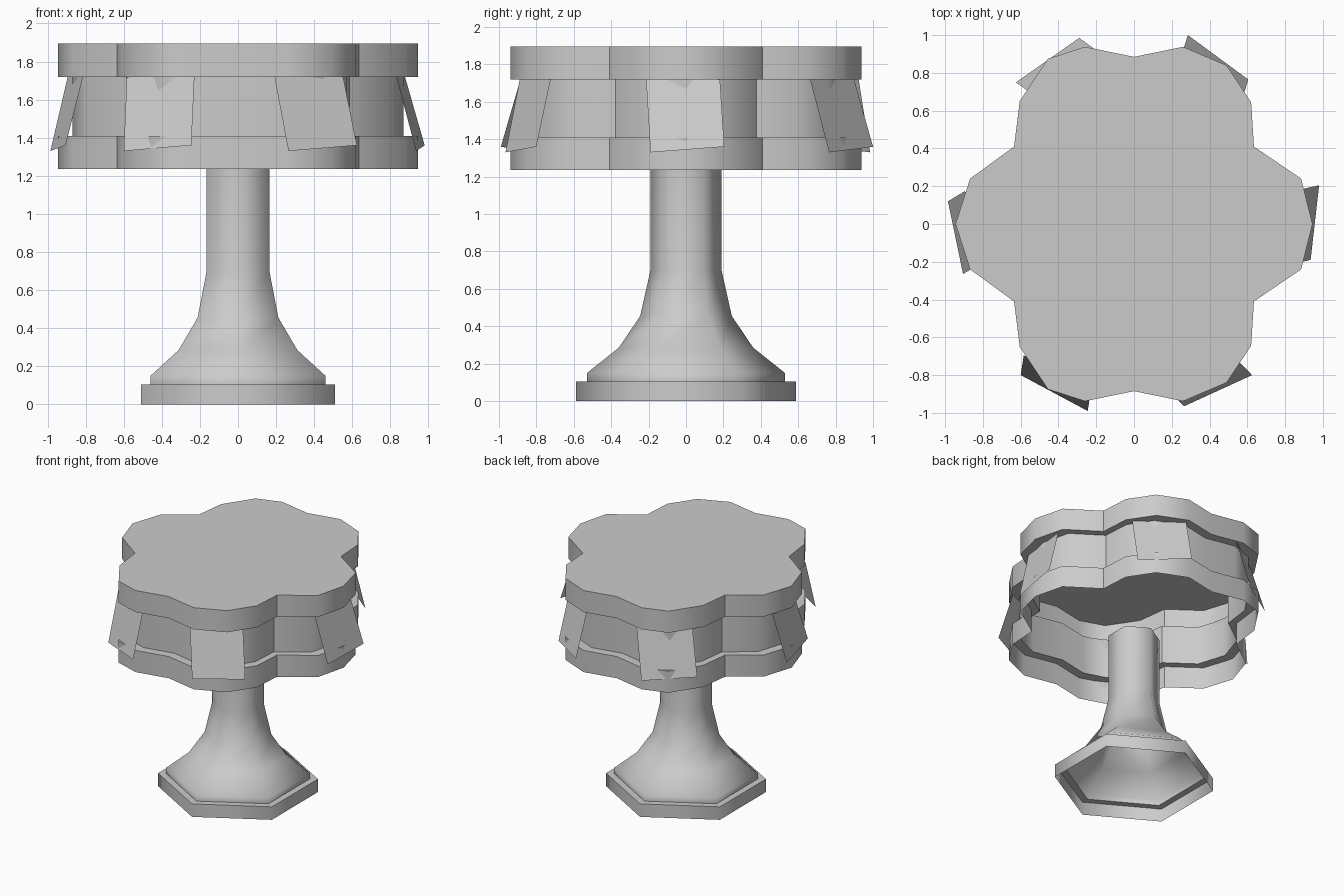
import bpy
import bmesh
from math import cos, sin, radians
from mathutils import Vector

default_cube = bpy.data.objects.get("Cube")
if default_cube:
    bpy.data.objects.remove(default_cube, do_unlink=True)

# One plain grey for every part
grey = bpy.data.materials.new("plain grey")
grey.use_nodes = True
grey.diffuse_color = (0.6, 0.6, 0.6, 1)
grey.node_tree.nodes["Principled BSDF"].inputs["Base Color"].default_value = grey.diffuse_color


def finish(bm, name, smooth_angle=None):
    """Turn a bmesh into a named object, optionally smooth shaded."""
    mesh = bpy.data.meshes.new(name)
    bm.to_mesh(mesh)
    bm.free()
    mesh.materials.append(grey)
    obj = bpy.data.objects.new(name, mesh)
    bpy.context.collection.objects.link(obj)
    if smooth_angle:
        bpy.ops.object.select_all(action="DESELECT")
        bpy.context.view_layer.objects.active = obj
        obj.select_set(True)
        bpy.ops.object.shade_smooth_by_angle(angle=radians(smooth_angle))
    return obj


def loft(name, outline, levels, cap_top, smooth_angle):
    """Stack scaled copies of a counter-clockwise outline and skin them."""
    bm = bmesh.new()
    rings = [[bm.verts.new((x * s, y * s, z)) for x, y in outline] for s, z in levels]
    count = len(outline)
    for low, high in zip(rings, rings[1:]):
        for i in range(count):
            j = (i + 1) % count
            bm.faces.new((low[i], low[j], high[j], high[i]))
    if cap_top:
        bm.faces.new(rings[-1])
    return finish(bm, name, smooth_angle)


# Hollow hexagonal pedestal: flared foot and slim column
hexagon = [(cos(radians(30 + 60 * i)), sin(radians(30 + 60 * i))) for i in range(6)]
pedestal_profile = [(0.588, 0), (0.588, 0.105), (0.53, 0.105), (0.53, 0.15), (0.36, 0.285),
                    (0.245, 0.455), (0.19, 0.7), (0.19, 1.235)]
loft("pedestal", hexagon, pedestal_profile, False, 65)

# Six-lobed drum, open below, with a recessed band between two rims
right_back = [(0.945, 0), (0.885, 0.24), (0.635, 0.41), (0.62, 0.645), (0.49, 0.84), (0.26, 0.938)]
left_back = [(0, 0.885), (-0.26, 0.938), (-0.455, 0.875), (-0.605, 0.65), (-0.635, 0.41), (-0.868, 0.24)]
back = right_back + left_back
front = [(x, -y) for x, y in reversed(back[1:])]
lobed_outline = back + [(-0.945, 0)] + front
drum_levels = [(1, 1.235), (1, 1.41), (0.92, 1.41), (0.92, 1.72), (1, 1.72), (1, 1.895)]
loft("lobed_drum", lobed_outline, drum_levels, True, 45)

# Tilted flaps hanging from the upper rim, one per lobe: lower corners
flaps = {
    "right_flap": ((-0.985, 0.12), (-0.905, -0.265)),
    "front_right_flap": ((-0.6, -0.8), (-0.245, -0.99)),
    "front_left_flap": ((0.265, -0.965), (0.625, -0.8)),
    "left_flap": ((0.935, -0.19), (0.98, 0.205)),
    "back_left_flap": ((0.605, 0.765), (0.285, 1)),
    "back_right_flap": ((-0.29, 0.985), (-0.625, 0.75)),
}
for name, (start, end) in flaps.items():
    a, b = Vector((*start, 1.33)), Vector((*end, 1.36))
    along = Vector((b.x - a.x, b.y - a.y, 0)).normalized()
    outward = along.cross(Vector((0, 0, 1)))
    shift = -0.1 * outward - 0.035 * along
    top_a, top_b = a + shift, b + shift
    top_a.z = top_b.z = 1.72
    bm = bmesh.new()
    bm.faces.new([bm.verts.new(p) for p in (a, b, top_b, top_a)])
    finish(bm, name)
